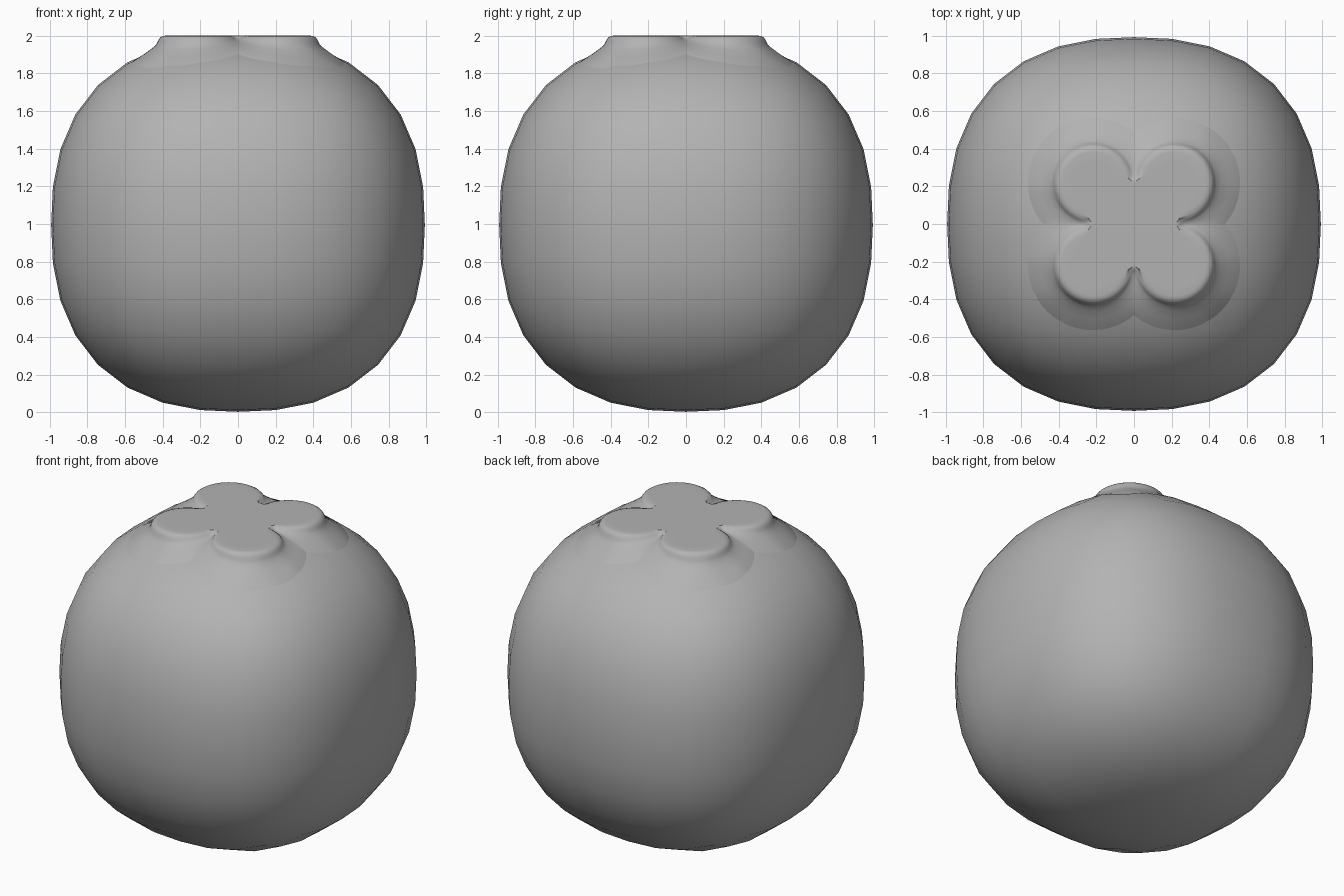
import bpy, bmesh, math
from mathutils import Vector
from mathutils.bvhtree import BVHTree

if "Cube" in bpy.data.objects:
    bpy.data.objects.remove(bpy.data.objects["Cube"])

grey = bpy.data.materials.new("mid_grey")
grey.diffuse_color = (0.45, 0.45, 0.45, 1)
grey.use_nodes = True
grey.node_tree.nodes["Principled BSDF"].inputs["Base Color"].default_value = grey.diffuse_color

# Body: a subdivided cube pushed out to a soft, boxy ball
P, HALF, MID = 2.4, 0.992, 0.995
bpy.ops.mesh.primitive_cube_add(size=2, location=(0, 0, 0))
body = bpy.context.object
body.name = "body"
sub = body.modifiers.new("round", 'SUBSURF')
sub.levels = sub.render_levels = 3
bpy.ops.object.modifier_apply(modifier="round")
for v in body.data.vertices:
    norm = sum(abs(c) ** P for c in v.co) ** (1 / P)
    v.co = v.co * (HALF / norm) + Vector((0, 0, MID))
body.data.update()
bpy.ops.object.shade_smooth()
body.data.materials.append(grey)

bm = bmesh.new()
bm.from_mesh(body.data)
tree = BVHTree.FromBMesh(bm)
bm.free()


def surface_z(x, y):
    return tree.ray_cast(Vector((x, y, 5)), Vector((0, 0, -1)))[0].z


def outline(theta, radius, notch):
    # Distance to the edge of four overlapping discs on the diagonals
    d = 0.308
    phi = (theta % (math.pi / 2)) - math.pi / 4
    inside = max(radius ** 2 - (d * math.sin(phi)) ** 2, 0)
    return max(d * math.cos(phi) + math.sqrt(inside), notch)


# Four-lobed cap: flat top, rounded lip, wide flare blending into the body
# (lobe radius, notch radius, height fraction between body and top)
rings = [(0.12, 0.18, 1.0), (0.165, 0.215, 1.0), (0.182, 0.228, 0.97),
         (0.196, 0.238, 0.87), (0.205, 0.247, 0.72), (0.212, 0.255, 0.54),
         (0.222, 0.27, 0.4), (0.245, 0.30, 0.27), (0.285, 0.34, 0.12),
         (0.34, 0.40, 0.02), (0.36, 0.42, -1)]
N = 192
bm = bmesh.new()
top = bm.verts.new((0, 0, 2))
loops = []
for radius, notch, f in rings:
    loop = []
    for i in range(N):
        # Pack samples near the notches, where the outline turns fast
        u = 4 * i / N
        t = u % 1
        a = (u - 0.8 * math.sin(2 * math.pi * t) / (2 * math.pi)) * math.pi / 2
        r = outline(a, radius, notch)
        x, y = r * math.cos(a), r * math.sin(a)
        s = surface_z(x, y)
        z = s + f * (2 - s) if f > 0 else s - 0.008
        loop.append(bm.verts.new((x, y, z)))
    loops.append(loop)
for i in range(N):
    j = (i + 1) % N
    bm.faces.new((top, loops[0][i], loops[0][j]))
    for a, b in zip(loops, loops[1:]):
        bm.faces.new((a[i], b[i], b[j], a[j]))
mesh = bpy.data.meshes.new("lobed_cap")
bm.to_mesh(mesh)
bm.free()
cap = bpy.data.objects.new("lobed_cap", mesh)
bpy.context.collection.objects.link(cap)
mesh.materials.append(grey)
for p in mesh.polygons:
    p.use_smooth = True
